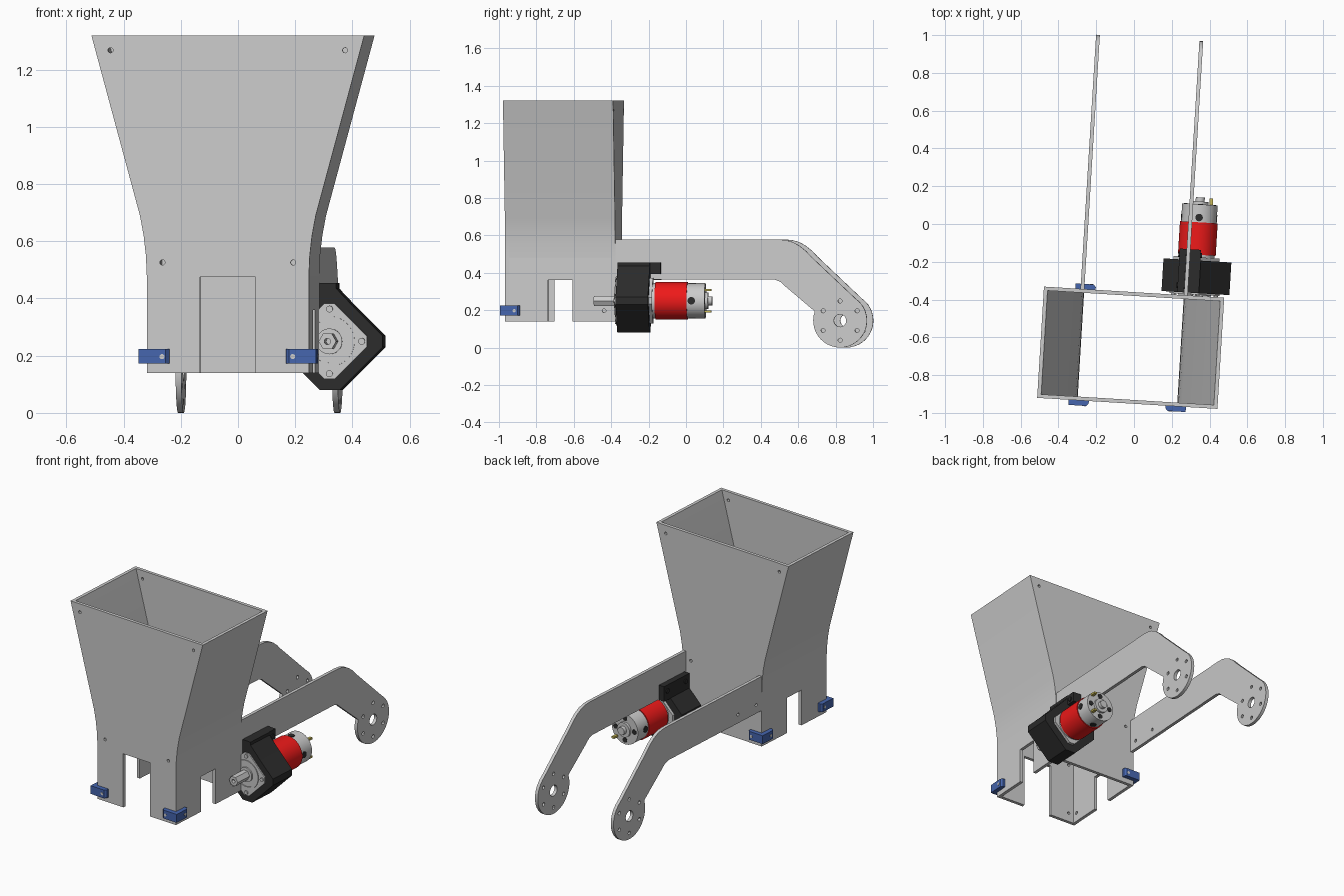
import bpy, bmesh
from math import cos, sin, pi, radians
from mathutils import Matrix

if "Cube" in bpy.data.objects:
    bpy.data.objects.remove(bpy.data.objects["Cube"])

TURN = Matrix.Rotation(radians(-3.5), 4, 'Z')   # whole machine sits slightly turned


def material(name, rgb):
    m = bpy.data.materials.new(name)
    m.diffuse_color = (*rgb, 1)
    m.use_nodes = True
    m.node_tree.nodes["Principled BSDF"].inputs["Base Color"].default_value = m.diffuse_color
    return m


BLUE = material("blue", (0.06, 0.13, 0.42))
RED = material("red", (0.85, 0.01, 0.01))
BLACK = material("black", (0.025, 0.025, 0.025))
BRASS = material("brass", (0.6, 0.5, 0.1))


def circle(p, q, r, n=24, start=0.0):
    return [(p + r * cos(start + 2 * pi * i / n), q + r * sin(start + 2 * pi * i / n)) for i in range(n)]


def rect(p0, q0, p1, q1):
    return [(p0, q0), (p1, q0), (p1, q1), (p0, q1)]


def prism(name, loops, axis, a, b, mat=None):
    """Filled outline (further loops are holes) extruded along an axis from a to b."""
    cu = bpy.data.curves.new(name, 'CURVE')
    cu.dimensions, cu.fill_mode, cu.extrude = '2D', 'BOTH', abs(b - a) / 2
    for loop in loops:
        s = cu.splines.new('POLY')
        s.points.add(len(loop) - 1)
        for pt, (p, q) in zip(s.points, loop):
            pt.co = (p, q, 0, 1)
        s.use_cyclic_u = True
    tmp = bpy.data.objects.new(name + "_outline", cu)
    bpy.context.collection.objects.link(tmp)
    dg = bpy.context.evaluated_depsgraph_get()
    me = bpy.data.meshes.new_from_object(tmp.evaluated_get(dg))
    bpy.data.objects.remove(tmp)
    for v in me.vertices:
        p, q, d = v.co
        d += (a + b) / 2
        v.co = {'x': (d, p, q), 'y': (p, d, q), 'z': (p, q, d)}[axis]
    bm = bmesh.new()
    bm.from_mesh(me)
    bmesh.ops.remove_doubles(bm, verts=bm.verts, dist=1e-5)
    bmesh.ops.recalc_face_normals(bm, faces=bm.faces)
    bm.transform(TURN)
    bm.to_mesh(me)
    bm.free()
    me.materials.clear()
    if mat:
        me.materials.append(mat)
    me.shade_smooth()
    me.set_sharp_from_angle(angle=radians(30))
    ob = bpy.data.objects.new(name, me)
    bpy.context.collection.objects.link(ob)
    return ob


# Hopper: front and back panels
CX, CY, HX, HY, T = 0.0225, -0.655, 0.284, 0.295, 0.02
edge = [(HX, 0.14), (HX, 0.48), (0.287, 0.55), (0.295, 0.62), (0.308, 0.69), (0.478, 1.32)]
right = [(CX + w, z) for w, z in edge]
left = [(CX - w, z) for w, z in reversed(edge)]
holes = [circle(CX + s * w, z, 0.009, 12) for s in (-1, 1)
         for w, z in ((0.411, 1.268), (0.229, 0.526), (0.229, 0.197))]
slot = [(CX - 0.097, 0.14), (CX - 0.097, 0.475), (CX + 0.097, 0.475), (CX + 0.097, 0.14)]
prism("hopper_front", [slot + right + left] and [right + left + slot] + holes, 'y', CY - HY, CY - HY + T)
prism("hopper_back", [right + left] + holes, 'y', CY + HY - T, CY + HY)

# Hopper: curved upper side walls
for s, side in ((-1, "left"), (1, "right")):
    outer = [(CX + s * w, z) for w, z in edge[1:]]
    inner = [(CX + s * (w - T), z) for w, z in reversed(edge[1:])]
    prism(f"hopper_{side}_wall", [outer + inner], 'y', CY - HY + T, CY + HY - T)

# Lower side plates, each running back into an arm with a round end
AY, AZ, AR = 0.844, 0.144, 0.144
arm = [(-0.93, 0.48), (-0.93, 0.14), (-0.72, 0.14), (-0.72, 0.36), (-0.59, 0.36), (-0.59, 0.14),
       (-0.375, 0.14), (-0.375, 0.364), (0.49, 0.364), (0.522, 0.353), (0.547, 0.33)]
for i in range(29):
    t = radians(160 + i * 255 / 28)
    arm.append((AY + AR * cos(t), AZ + AR * sin(t)))
arm += [(0.69, 0.485), (0.66, 0.517), (0.625, 0.545), (0.59, 0.564), (0.555, 0.574), (0.515, 0.578),
        (-0.375, 0.578), (-0.375, 0.48)]
arm_holes = [circle(AY, AZ, 0.033)]
arm_holes += [circle(y, z, 0.011, 12) for y, z in circle(AY, AZ, 0.105, 6, pi / 2)]
arm_holes += [circle(y, z, 0.01, 12) for y, z in ((-0.31, 0.417), (-0.145, 0.417), (-0.42, 0.197), (-0.9, 0.197))]
prism("left_arm", [arm] + arm_holes, 'x', CX - HX, CX - HX + T)
prism("right_arm", [arm] + arm_holes, 'x', CX + HX - T, CX + HX)

# Blue corner clips with bolts
G, L, C = 0.027, 0.107, 0.012
for sx, sy, where in ((-1, -1, "front_left"), (1, -1, "front_right"), (-1, 1, "back_left")):
    ox, oy = HX + G, HY + G
    shape = [(HX, HY), (HX, oy - L), (ox - C, oy - L), (ox, oy - L + C), (ox, oy),
             (ox - L + C, oy), (ox - L, oy - C), (ox - L, HY)]
    prism(f"clip_{where}", [[(CX + sx * x, CY + sy * y) for x, y in shape]], 'z', 0.172, 0.224, BLUE)
    y0 = CY + sy * oy
    prism(f"clip_bolt_{where}", [circle(CX + sx * 0.229, 0.197, 0.009, 12)], 'y', y0 - 0.002, y0 + 0.002)
    x0 = CX + sx * ox
    prism(f"clip_side_bolt_{where}", [circle(CY + sy * 0.245, 0.197, 0.009, 12)], 'x', x0 - 0.002, x0 + 0.002)

# Black motor mount: clipped diamond body and two jaws gripping the right arm
MX, MZ = 0.342, 0.25


def diamond(r, cut):
    k = r - cut
    pts = [(k, -cut), (cut, -k), (cut, k), (k, cut), (-k, cut), (-cut, k), (-cut, -k), (-k, -cut)]
    order = [0, 1, 2, 3, 4, 5, 6, 7]
    return [(MX + pts[i][0], MZ + pts[i][1]) for i in order]


body = [(-0.035, -0.17), (0.035, -0.17), (0.185, -0.02), (0.185, 0.02), (0.09, 0.114), (-0.09, 0.114),
        (-0.175, 0.03), (-0.175, -0.03)]
prism("motor_mount", [[(MX + x, MZ + z) for x, z in body]], 'y', -0.345, -0.172, BLACK)
prism("mount_outer_shoulder", [[(0.306, 0.36), (0.436, 0.36), (0.365, 0.435), (0.365, 0.454), (0.306, 0.454)]],
      'y', -0.345, -0.172, BLACK)
prism("mount_outer_jaw", [rect(0.306, 0.392, 0.362, 0.454)], 'y', -0.345, -0.115, BLACK)
prism("mount_inner_jaw", [rect(0.25, 0.36, 0.286, 0.454)], 'y', -0.345, -0.115, BLACK)
for i, y in enumerate((-0.31, -0.145)):
    prism(f"jaw_bolt_{i}", [circle(y, 0.417, 0.014, 12)], 'x', 0.244, 0.369, BLACK)

# Gearbox: end plates, boss, face bolts and hexagonal output shaft
prism("gearbox_front_plate", [diamond(0.15, 0.132)], 'y', -0.353, -0.343)
prism("gearbox_ring", [circle(MX, MZ, 0.088, 40), circle(MX, MZ, 0.075, 40)], 'y', -0.358, -0.35)
prism("gearbox_boss", [circle(MX, MZ, 0.045, 32)], 'y', -0.362, -0.35)
prism("output_shaft", [circle(MX, MZ, 0.031, 6), circle(MX, MZ, 0.011, 16)], 'y', -0.472, -0.352)
for i, (x, z) in enumerate(circle(MX, MZ, 0.113, 4)):
    prism(f"gearbox_bolt_{i}", [circle(x, z, 0.012, 12)], 'y', -0.36, -0.35)
prism("gearbox_rear_plate", [diamond(0.14, 0.122)], 'y', -0.175, -0.155)

# Motor: can, red sleeve, end cap, vents and terminals
prism("motor_can", [circle(MX, MZ, 0.094, 48)], 'y', -0.16, 0.125)
prism("motor_sleeve", [circle(MX, MZ, 0.1, 48), circle(MX, MZ, 0.093, 48)], 'y', -0.142, 0.03, RED)
prism("motor_end_cap", [circle(MX, MZ, 0.045, 32)], 'y', 0.12, 0.14)
prism("motor_bearing", [circle(MX, MZ, 0.024, 20)], 'y', 0.12, 0.162)
for s in (-1, 1):
    d = sorted((s * 0.09, s * 0.0955))
    prism(f"side_vent_{s}", [circle(0.055, MZ, 0.02, 16)], 'x', MX + d[0], MX + d[1], BLACK)
    prism(f"top_vent_{s}", [circle(MX, 0.055, 0.02, 16)], 'z', MZ + d[0], MZ + d[1], BLACK)
    z = MZ + s * 0.057
    prism(f"terminal_{s}", [rect(MX + 0.05, z - 0.006, MX + 0.068, z + 0.006)], 'y', 0.12, 0.16, BRASS)
for i, (x, z) in enumerate(circle(MX, MZ, 0.068, 4)):
    prism(f"end_vent_{i}", [circle(x, z, 0.016, 12)], 'y', 0.12, 0.127, BLACK)
